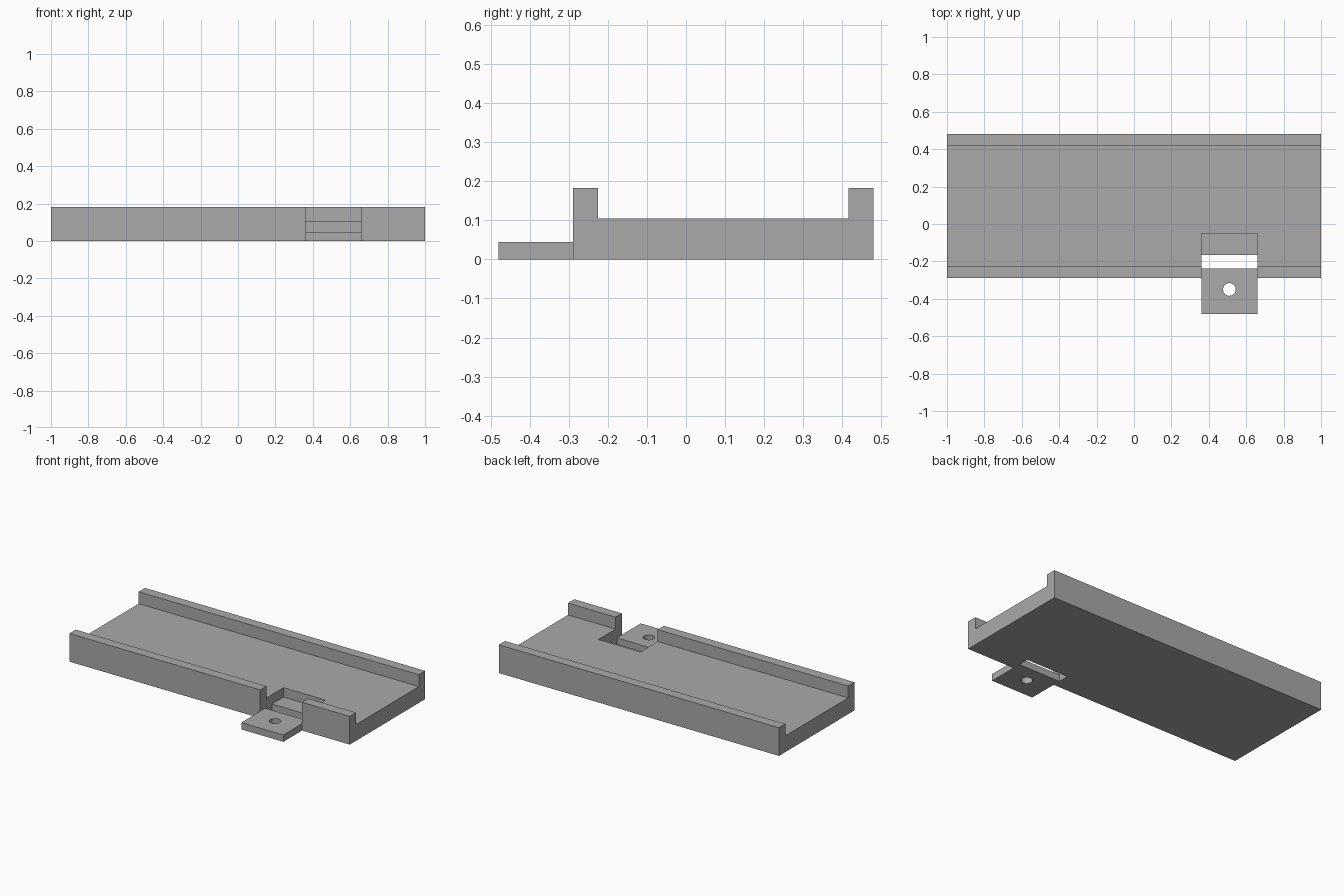
import bpy
import bmesh
from mathutils import Matrix, Vector

cube = bpy.data.objects.get("Cube")
if cube:
    bpy.data.objects.remove(cube, do_unlink=True)

FLOOR, RIM, TAB_TOP = 0.105, 0.182, 0.044
FRONT, BACK, WALL = -0.289, 0.48, 0.064
NOTCH_L, NOTCH_R = 0.36, 0.66

grey = bpy.data.materials.new("plain grey")
grey.use_nodes = True
grey.diffuse_color = (0.4, 0.4, 0.4, 1)
grey.node_tree.nodes["Principled BSDF"].inputs["Base Color"].default_value = grey.diffuse_color


def add_object(name, bm):
    bmesh.ops.recalc_face_normals(bm, faces=bm.faces)
    mesh = bpy.data.meshes.new(name)
    bm.to_mesh(mesh)
    bm.free()
    mesh.materials.append(grey)
    obj = bpy.data.objects.new(name, mesh)
    bpy.context.collection.objects.link(obj)
    return obj


def box(name, low, high):
    low, high = Vector(low), Vector(high)
    bm = bmesh.new()
    bmesh.ops.create_cube(bm, size=1, matrix=Matrix.Translation((low + high) / 2)
                          @ Matrix.Diagonal((high - low).to_4d()))
    return add_object(name, bm)


def cut(target, cutter):
    """Subtract the cutter, bake the result and discard the cutter."""
    cutter.hide_render = True
    mod = target.modifiers.new("cut", "BOOLEAN")
    mod.operation = "DIFFERENCE"
    mod.solver = "EXACT"
    mod.object = cutter
    bpy.context.view_layer.objects.active = target
    bpy.ops.object.modifier_apply(modifier=mod.name)
    bpy.data.objects.remove(cutter, do_unlink=True)


# Channel tray: a U profile extruded along x
profile = [(FRONT, 0), (BACK, 0), (BACK, RIM), (BACK - WALL, RIM),
           (BACK - WALL, FLOOR), (FRONT + WALL, FLOOR), (FRONT + WALL, RIM), (FRONT, RIM)]
bm = bmesh.new()
face = bm.faces.new([bm.verts.new((-1, y, z)) for y, z in profile])
ext = bmesh.ops.extrude_face_region(bm, geom=[face])
bmesh.ops.translate(bm, vec=(2, 0, 0),
                    verts=[v for v in ext["geom"] if isinstance(v, bmesh.types.BMVert)])
tray = add_object("channel_tray", bm)

# Notch through the front rail, with a low ledge behind the slot
cut(tray, box("ledge_cutter", (NOTCH_L, -0.4, TAB_TOP), (NOTCH_R, -0.05, 0.3)))
cut(tray, box("slot_cutter", (NOTCH_L, -0.4, -0.1), (NOTCH_R, -0.167, 0.3)))

# Mounting tab with a screw hole, set between the notch walls
tab = box("mounting_tab", (NOTCH_L, -0.48, 0), (NOTCH_R, -0.237, TAB_TOP))
bm = bmesh.new()
bmesh.ops.create_cone(bm, cap_ends=True, segments=32, radius1=0.034, radius2=0.034,
                      depth=0.3, matrix=Matrix.Translation((0.51, -0.35, 0)))
cut(tab, add_object("hole_cutter", bm))
